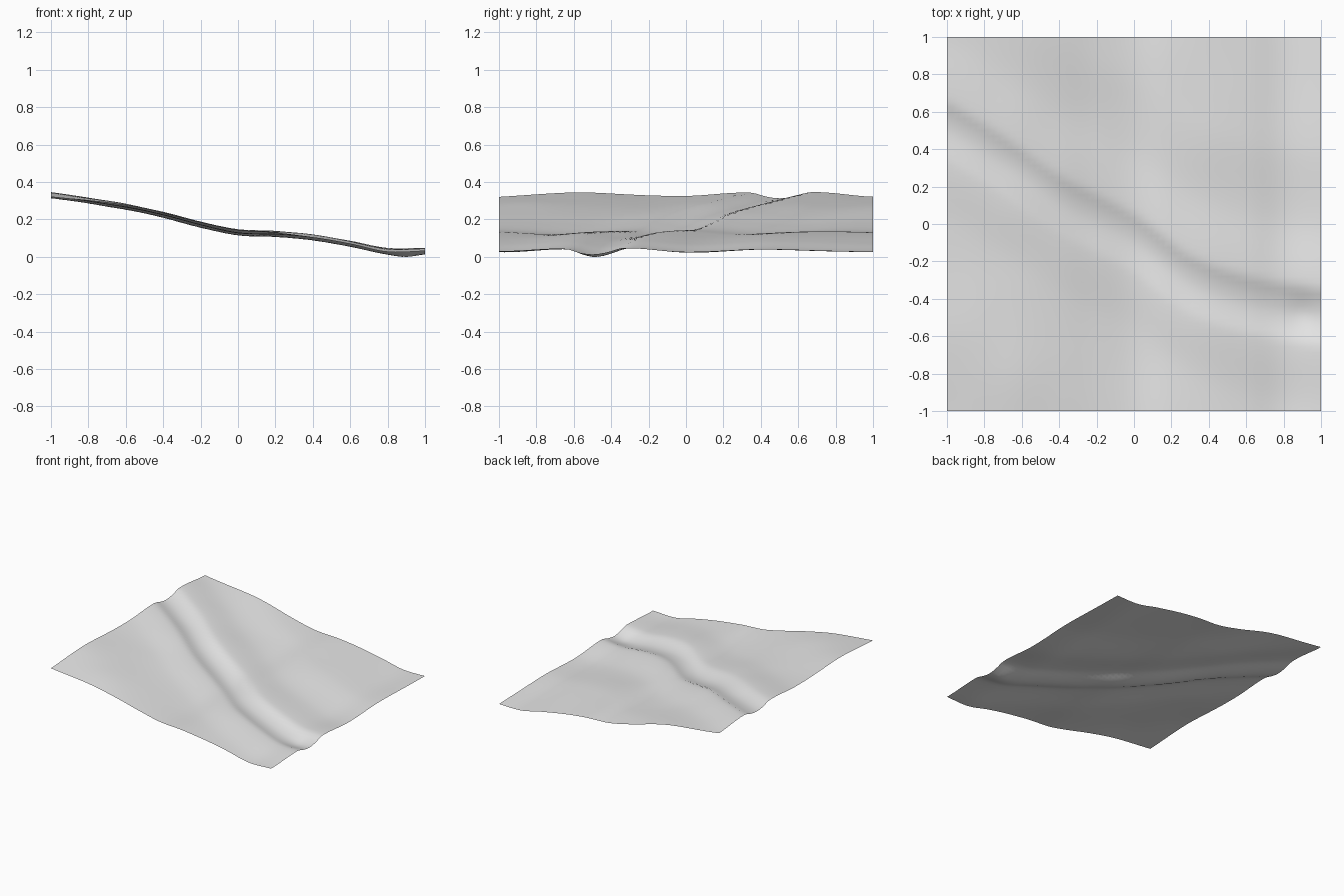
import bpy, bmesh, math
from mathutils import noise, Vector

cube = bpy.data.objects.get("Cube")
if cube:
    bpy.data.objects.remove(cube, do_unlink=True)


def curve(points, t):
    """Smooth interpolation through sorted (position, value) points."""
    t = min(max(t, points[0][0]), points[-1][0])
    last = len(points) - 1

    def slope(i):
        a, b = points[max(i - 1, 0)], points[min(i + 1, last)]
        return (b[1] - a[1]) / (b[0] - a[0])

    for i in range(last):
        (p, a), (q, b) = points[i], points[i + 1]
        if t <= q:
            w = q - p
            s = (t - p) / w
            h = s * s * (3 - 2 * s)
            return (a + (b - a) * h + w * s * (1 - s)
                    * (slope(i) * (1 - s) - slope(i + 1) * s))


# Hillside fall from left to right
HILL = [(-1, .34), (-.8, .313), (-.6, .28), (-.4, .235), (-.2, .183),
        (0, .143), (.2, .135), (.4, .116), (.6, .083), (.8, .042), (1, .044)]
# Course of the gully across the ground
COURSE = [(-1, .5), (-.7, .32), (-.4, .11), (0, -.1), (.3, -.32),
          (.6, -.43), (1, -.5)]
# Cross-section: rolling ground, banks and gully bed
SECTION = [(-1.5, -.013), (-1.05, .01), (-.5, -.008), (-.16, .009),
           (-.07, -.012), (0, -.02), (.08, -.01), (.17, .012),
           (.5, -.01), (.9, .006), (1.5, -.01)]


def height(x, y):
    d = y - curve(COURSE, x)
    pit = -.014 * math.exp(-((x - .9) / .08) ** 2 - (d / .09) ** 2)
    rough = .004 * noise.noise(Vector((x * 3, y * 3, .5)))
    return curve(HILL, x) + curve(SECTION, d) + pit + rough


# Ground sheet
bm = bmesh.new()
bmesh.ops.create_grid(bm, x_segments=64, y_segments=64, size=1)
for v in bm.verts:
    v.co.z = height(v.co.x, v.co.y)
low = min(v.co.z for v in bm.verts)
for v in bm.verts:
    v.co.z -= low
for f in bm.faces:
    f.smooth = True
mesh = bpy.data.meshes.new("terrain")
bm.to_mesh(mesh)
bm.free()
terrain = bpy.data.objects.new("terrain", mesh)
bpy.context.collection.objects.link(terrain)

# Plain grey surface
grey = bpy.data.materials.new("light grey")
grey.use_nodes = True
grey.diffuse_color = (.8, .8, .8, 1)
bsdf = next(n for n in grey.node_tree.nodes if n.type == 'BSDF_PRINCIPLED')
bsdf.inputs["Base Color"].default_value = (.8, .8, .8, 1)
mesh.materials.append(grey)
